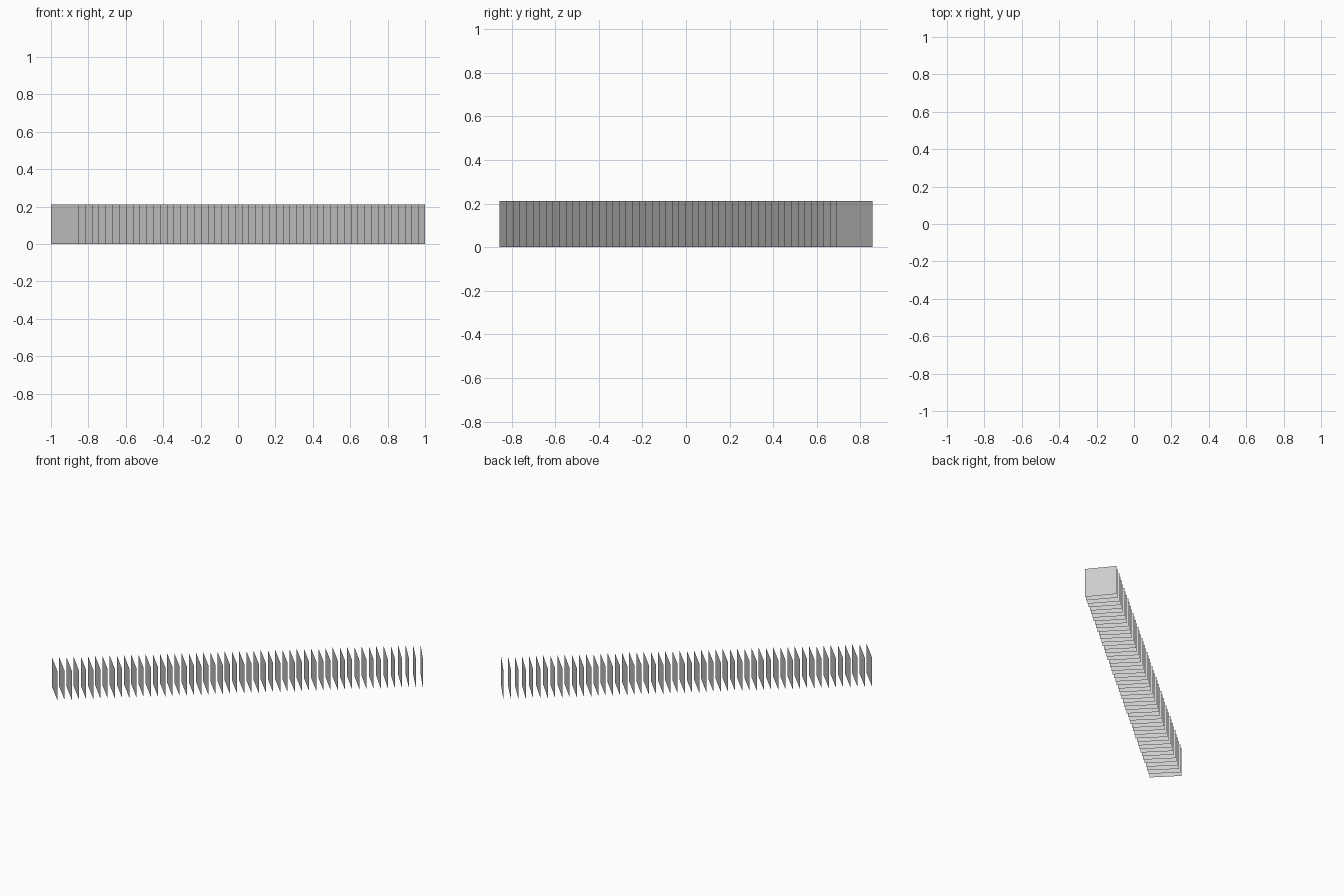
import bpy
from math import radians
from mathutils import Vector

if "Cube" in bpy.data.objects:
    bpy.data.objects.remove(bpy.data.objects["Cube"])

COUNT = 52
SIZE = 0.212
FIRST = Vector((-0.9257, -0.7794, SIZE / 2))
LAST = Vector((0.9333, 0.7726, SIZE / 2))

# one upright square panel, paper thin, shared by the whole row
h = SIZE / 2
mesh = bpy.data.meshes.new("panel")
mesh.from_pydata([(-h, 0, -h), (h, 0, -h), (h, 0, h), (-h, 0, h)], [], [(0, 1, 2, 3)])

# row of parallel panels along the diagonal; the last few turn slightly
for i in range(COUNT):
    t = i / (COUNT - 1)
    panel = bpy.data.objects.new(f"panel_{i + 1:02d}", mesh)
    panel.location = FIRST.lerp(LAST, t)
    panel.rotation_euler.z = -radians(45.5 + 5.5 * t ** 12)
    bpy.context.collection.objects.link(panel)
